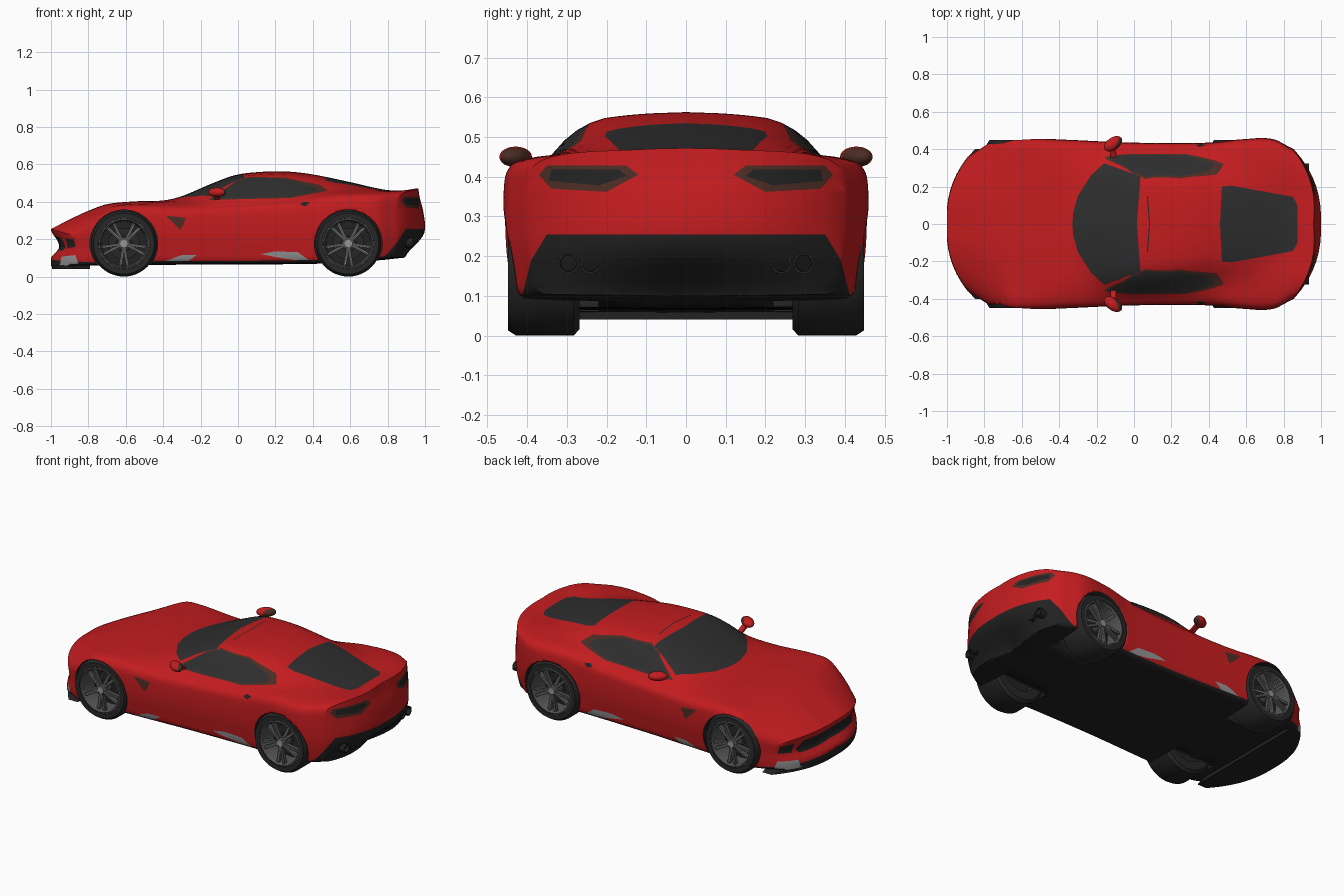
import bpy, bmesh, math
from mathutils import Vector, Matrix

if "Cube" in bpy.data.objects:
    bpy.data.objects.remove(bpy.data.objects["Cube"])

def material(name, r, g, b):
    m = bpy.data.materials.new(name)
    m.use_nodes = True
    m.diffuse_color = (r, g, b, 1)
    m.node_tree.nodes["Principled BSDF"].inputs["Base Color"].default_value = (r, g, b, 1)
    return m

MATS = [material("red_paint", .55, .012, .014), material("dark_glass", .027, .027, .027),
        material("black_trim", .016, .016, .016), material("light_grey", .3, .3, .3),
        material("tyre_rubber", .02, .02, .02), material("rim_metal", .085, .085, .085),
        material("lamp_brown", .07, .026, .018)]
RED, GLASS, BLACK, GREY, TYRE, RIM, LAMP = range(len(MATS))

def make_object(name, bm, angle=35, loc=(0, 0, 0)):
    mesh = bpy.data.meshes.new(name)
    bm.to_mesh(mesh)
    bm.free()
    for m in MATS:
        mesh.materials.append(m)
    ob = bpy.data.objects.new(name, mesh)
    ob.location = loc
    bpy.context.collection.objects.link(ob)
    bpy.ops.object.select_all(action='DESELECT')
    ob.select_set(True)
    bpy.context.view_layer.objects.active = ob
    bpy.ops.object.shade_smooth_by_angle(angle=math.radians(angle))
    return ob

def curve(*pts):
    """Smooth function through (position, value) pairs."""
    def slope(i):
        a, b = pts[max(i - 1, 0)], pts[min(i + 1, len(pts) - 1)]
        return (b[1] - a[1]) / (b[0] - a[0])
    def value(x):
        x = min(max(x, pts[0][0]), pts[-1][0])
        i = max(k for k in range(len(pts) - 1) if pts[k][0] <= x)
        (x0, v0), (x1, v1) = pts[i], pts[i + 1]
        h = x1 - x0
        t = (x - x0) / h
        return (v0 * (1 + 2 * t) * (1 - t) ** 2 + slope(i) * h * t * (1 - t) ** 2
                + v1 * t * t * (3 - 2 * t) - slope(i + 1) * h * t * t * (1 - t))
    return value

# Curves along the car that drive the cross-sections
width = curve((-1, .37), (-.92, .43), (-.84, .457), (-.6, .46), (-.35, .45), (0, .435), (.4, .435), (.6, .455), (.9, .452), (1, .40))
floor = curve((-1, .055), (-.5, .062), (.4, .068), (.8, .085), (1, .1))
shoulder = curve((-1, .22), (-.9, .275), (-.7, .365), (-.55, .378), (-.3, .37), (0, .38), (.3, .40), (.55, .435), (1, .437))
belt_y = curve((-1, .25), (-.8, .3), (-.3, .32), (-.1, .365), (.2, .36), (.5, .32), (.8, .29), (1, .29))
belt_z = curve((-1, .242), (-.9, .292), (-.8, .337), (-.7, .375), (-.5, .393), (-.3, .402), (-.1, .415), (.2, .43), (.5, .455), (1, .462))
roof_y = curve((-1, .15), (-.5, .18), (-.3, .21), (-.15, .28), (0, .275), (.2, .25), (.4, .22), (.6, .19), (.85, .15), (1, .13))
roof_z = curve((-1, .255), (-.9, .307), (-.8, .352), (-.7, .387), (-.55, .402), (-.4, .407), (-.3, .43), (-.15, .493),
               (-.02, .541), (.1, .558), (.25, .562), (.4, .546), (.6, .505), (.8, .465), (.9, .46), (1, .472))
crown = curve((-1, .004), (-.4, .005), (-.15, .03), (0, .022), (.4, .02), (.6, .012), (1, .004))
nose_inset = curve((.03, 0), (.1, 0), (.16, .05), (.25, 0), (.4, 0))
tail_inset = curve((.08, .15), (.12, .12), (.2, .025), (.25, 0), (.35, .01), (.42, .03), (.47, .04))

def section(x):
    """Half cross-section from floor to roof, corners rounded."""
    w, f, s, t = width(x), floor(x), shoulder(x), roof_z(x)
    h = s - f
    pts = [(0, f), (.8 * w, f + .003), (.95 * w, f + .006), (.975 * w, f + .25 * h), (w, f + .5 * h),
           (w, f + .8 * h), (.985 * w, f + .94 * h), (.915 * w, s + .006), (belt_y(x), belt_z(x)),
           (roof_y(x), t - crown(x)), (.5 * roof_y(x), t - .2 * crown(x)), (0, t)]
    pts = [Vector(p) for p in pts]
    for _ in range(2):
        cut = [pts[0]]
        for a, b in zip(pts, pts[1:]):
            cut += [a.lerp(b, .25), a.lerp(b, .75)]
        pts = cut + [pts[-1]]
    return pts

def bend(x, y, z):
    """Round the nose and tail in plan and profile, the profile fading at the corners."""
    profile = nose_inset(z) if x < 0 else tail_inset(z)
    inset = .12 * (abs(y) / .37) ** 2.5 + profile * (1 - .8 * min(1, abs(y) / .4))
    return (x - math.copysign(max(0, (abs(x) - .6) / .4) * inset, x), y, z)

def grid(bm, rows, mat=RED):
    verts = [[bm.verts.new(p) for p in row] for row in rows]
    for a, b in zip(verts, verts[1:]):
        for i in range(len(a) - 1):
            bm.faces.new((a[i], a[i + 1], b[i + 1], b[i])).material_index = mat

def weld(bm):
    bmesh.ops.remove_doubles(bm, verts=bm.verts, dist=1e-5)
    bmesh.ops.recalc_face_normals(bm, faces=bm.faces)
    bm.normal_update()

def paint(bm, axes, outline, mat, keep):
    """Cut a convex outline into the faces that pass keep, and colour its inside."""
    for side in ((1, -1) if 1 in axes else (1,)):
        pts = []
        for a, b in outline:
            v = Vector()
            v[axes[0]], v[axes[1]] = a, b
            v.y *= side
            pts.append(v)
        mid = sum(pts, Vector()) / len(pts)
        depth = Vector([0 if i in axes else 1 for i in range(3)])
        normals = [(b - a).cross(depth).normalized() for a, b in zip(pts, pts[1:] + pts[:1])]
        planes = [(p, n if n.dot(mid - p) < 0 else -n) for p, n in zip(pts, normals)]
        def near(f, gap):
            c = f.calc_center_median()
            return keep(c, f.normal) and all((c - p).dot(n) < gap for p, n in planes)
        for p, n in planes:
            faces = [f for f in bm.faces if near(f, .03)]
            geom = faces + list({e for f in faces for e in f.edges}) + list({v for f in faces for v in f.verts})
            bmesh.ops.bisect_plane(bm, geom=geom, dist=1e-5, plane_co=p, plane_no=n)
            bm.normal_update()
        for f in bm.faces:
            if near(f, 0):
                f.material_index = mat

# Body shell
bm = bmesh.new()
stations = [k / 55 - 1 for k in range(111)]
grid(bm, [[bend(x, p.x, p.y) for p in section(x)] + [bend(x, -p.x, p.y) for p in reversed(section(x))] for x in stations])
for x in (-1, 1):
    grid(bm, [[bend(x, p.x * t / 8, p.y) for t in range(-8, 9)] for p in section(x)])
weld(bm)

# Windows with a dark surround, and the roof seam
on_top = lambda c, n: c.z > .39 and n.z > .2
on_door = lambda c, n: c.z > .4 and abs(n.y) > .25 and abs(c.y) > .2
on_side = lambda c, n: abs(n.y) > .3 and abs(c.y) > .25
at_nose = lambda c, n: c.x < -.8 and n.x < -.2
at_tail = lambda c, n: c.x > .79 and n.x > .1
paint(bm, (0, 1), [(-.33, 0), (-.325, .06), (-.30, .15), (-.23, .26), (-.16, .325), (.035, .255), (.015, 0)], GLASS, on_top)
paint(bm, (0, 1), [(.46, 0), (.47, .2), (.52, .205), (.85, .145), (.875, .1), (.875, 0)], GLASS, on_top)
paint(bm, (0, 1), [(.08, 0), (.07, .15), (.075, .15), (.085, 0)], BLACK, on_top)
paint(bm, (0, 2), [(-.16, .41), (.28, .42), (.48, .458), (.44, .49), (.25, .529), (.06, .533), (-.01, .51)], LAMP, on_door)
paint(bm, (0, 2), [(-.14, .415), (.28, .426), (.43, .458), (.40, .482), (.25, .522), (.06, .528), (-.01, .506)], GLASS, on_door)
# Grille, corner intakes and tail lamps
paint(bm, (1, 2), [(0, .22), (.23, .212), (.27, .16), (.25, .14), (0, .14)], BLACK, at_nose)
paint(bm, (1, 2), [(.285, .205), (.36, .20), (.365, .16), (.295, .15)], BLACK, at_nose)
paint(bm, (1, 2), [(.12, .405), (.15, .428), (.35, .428), (.37, .405), (.34, .37), (.20, .362)], LAMP, at_tail)
paint(bm, (1, 2), [(.15, .402), (.17, .418), (.34, .418), (.345, .39), (.22, .378)], BLACK, at_tail)
# Diffuser, lower nose, fender vents and sill panels
paint(bm, (1, 2), [(0, .255), (.35, .255), (.39, .19), (.425, .05), (0, .05)], BLACK, lambda c, n: c.x > .77)
paint(bm, (0, 2), [(.77, .11), (.83, .13), (.9, .2), (1.1, .2), (1.1, 0), (.77, 0)], BLACK, lambda c, n: c.x > .7)
paint(bm, (0, 2), [(-1.1, .095), (-.76, .075), (-.76, 0), (-1.1, 0)], BLACK, lambda c, n: c.x < -.7)
paint(bm, (0, 2), [(-.385, .325), (-.28, .315), (-.29, .28), (-.31, .25)], LAMP, on_side)
paint(bm, (0, 2), [(.33, .385), (.35, .40), (.385, .395), (.36, .375)], BLACK, on_side)
for outline in ([(-.41, .075), (-.30, .115), (-.22, .115), (-.27, .08)], [(.12, .12), (.2, .135), (.32, .13), (.39, .08), (.25, .095)],
                [(-.96, .06), (-.96, .105), (-.87, .115), (-.85, .06)]):
    paint(bm, (0, 2), outline, GREY, on_side)
for f in bm.faces:
    if f.normal.z < -.6 and f.calc_center_median().z < .13:
        f.material_index = BLACK
body = make_object("body", bm, 32)

# Wheel arches
WHEELS = [(end, x, name, side) for end, x in (("nose", -.61), ("tail", .59)) for name, side in (("far", 1), ("near", -1))]
for end, x, name, side in WHEELS:
    bm = bmesh.new()
    place = Matrix.Translation((x, side * .42, .175)) @ Matrix.Rotation(math.pi / 2, 4, 'X')
    bmesh.ops.create_cone(bm, cap_ends=True, segments=56, radius1=.181, radius2=.181, depth=.4, matrix=place)
    for f in bm.faces:
        f.material_index = BLACK
    cutter = make_object("arch_cutter", bm)
    cutter.hide_render = True
    bpy.context.view_layer.objects.active = body
    mod = body.modifiers.new("arch", 'BOOLEAN')
    mod.operation, mod.solver, mod.object = 'DIFFERENCE', 'EXACT', cutter
    bpy.ops.object.modifier_apply(modifier=mod.name)
    bpy.data.objects.remove(cutter)

def lathe(bm, profile, mat, place=Matrix(), seg=48):
    """Turn a (radius, y) profile around the y axis."""
    turns = [2 * math.pi * k / seg for k in range(seg + 1)]
    grid(bm, [[place @ Vector((r * math.cos(a), y, r * math.sin(a))) for a in turns] for r, y in profile], mat)

def box(bm, matrix, mat):
    for v in bmesh.ops.create_cube(bm, size=1, matrix=matrix)["verts"]:
        for f in v.link_faces:
            f.material_index = mat

# Wheels with five split spokes, each with a bright edge
for end, x, name, side in WHEELS:
    bm = bmesh.new()
    lathe(bm, [(.11, -.09), (.16, -.09), (.176, -.075), (.176, .07), (.163, .09), (.135, .09), (.13, .08)], TYRE)
    lathe(bm, [(.135, .088), (.128, .09), (.122, .08), (.118, -.02)], RIM)
    lathe(bm, [(.12, -.02), (0, -.02)], BLACK)
    lathe(bm, [(.085, -.02), (.085, .015), (.04, .015)], TYRE)
    lathe(bm, [(.032, .02), (.032, .072), (.02, .08), (0, .08)], RIM)
    lathe(bm, [(.02, .08), (.02, .085), (0, .085)], GREY)
    for turn, lean in ((math.radians(72 * k + 90), lean) for k in range(5) for lean in (-.17, .17)):
        spoke = Matrix.Rotation(turn + lean, 4, 'Y')
        box(bm, spoke @ Matrix.Translation((.074, .068, 0)) @ Matrix.Diagonal((.1, .022, .015, 1)), RIM)
        box(bm, spoke @ Matrix.Translation((.08, .079, lean * .03)) @ Matrix.Diagonal((.06, .004, .004, 1)), GREY)
    bmesh.ops.scale(bm, vec=(1, side, 1), verts=bm.verts)
    weld(bm)
    make_object(f"wheel_{end}_{name}", bm, loc=(x, side * .358, .176))

for name, side in (("far", 1), ("near", -1)):
    # Door mirrors: red housing swept back, dark rear
    bm = bmesh.new()
    shape = Matrix.Translation((-.112, side * .429, .45)) @ Matrix.Rotation(side * .6, 4, 'Z') @ Matrix.Diagonal((.055, .033, .026, 1))
    bmesh.ops.create_uvsphere(bm, u_segments=20, v_segments=12, radius=1, matrix=shape)
    bm.normal_update()
    for f in bm.faces:
        f.material_index = LAMP if f.normal.x > .3 else RED
    box(bm, Matrix.Translation((-.11, side * .385, .426)) @ Matrix.Rotation(side * .4, 4, 'X') @ Matrix.Diagonal((.03, .06, .014, 1)), RED)
    make_object(f"door_mirror_{name}", bm)
    # Twin exhaust pipes
    bm = bmesh.new()
    for y in (-.028, .028):
        place = Matrix.Translation((.905, side * .268 + y, .182)) @ Matrix.Rotation(-math.pi / 2, 4, 'Z')
        lathe(bm, [(.027, -.08), (.027, .03), (.021, .03), (.019, -.02), (0, -.02)], BLACK, place, 24)
    weld(bm)
    make_object(f"exhaust_{name}", bm)

# Front splitter following the nose outline, thinning to its tips
bm = bmesh.new()
rows = []
for t in (k / 12 for k in range(-12, 13)):
    x, y, z = bend(-.995, t * .4, .04)
    top = z + .025 * (1 - t ** 8)
    rows.append([(x, y, z), (x, y, top), (-.79, y, top), (-.79, y, z), (x, y, z)])
grid(bm, rows, BLACK)
weld(bm)
make_object("front_splitter", bm)
